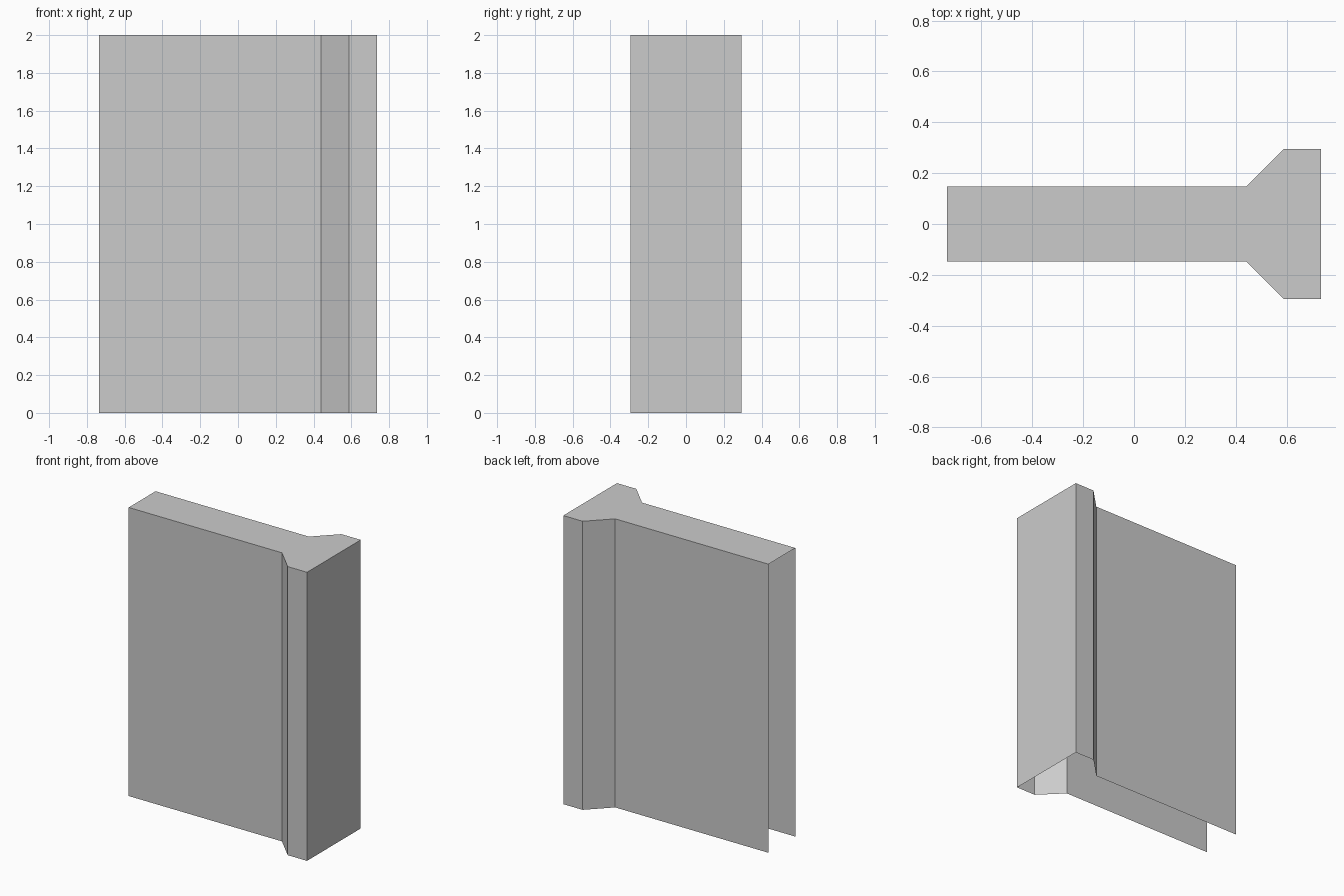
import bpy
import bmesh

cube = bpy.data.objects.get("Cube")
if cube:
    bpy.data.objects.remove(cube, do_unlink=True)

HEIGHT = 2.0

# Plain grey
grey = bpy.data.materials.new("light_grey")
grey.use_nodes = True
colour = (0.6, 0.6, 0.6, 1.0)
grey.diffuse_color = colour
grey.node_tree.nodes["Principled BSDF"].inputs["Base Color"].default_value = colour

# Half of the wall outline, from the open end to the flared end; mirrored in y
half = [(-0.735, 0.147), (0.44, 0.147), (0.587, 0.294), (0.735, 0.294)]
outline = [(x, -y) for x, y in half] + half[::-1]

bm = bmesh.new()
low = [bm.verts.new((x, y, 0)) for x, y in outline]
high = [bm.verts.new((x, y, HEIGHT)) for x, y in outline]

# Side walls: the narrow end and the underside stay open
for i in range(len(outline) - 1):
    bm.faces.new((low[i], low[i + 1], high[i + 1], high[i]))

# Top cap
bm.faces.new(high)

mesh = bpy.data.meshes.new("wall_end")
bm.to_mesh(mesh)
bm.free()
mesh.materials.append(grey)
wall = bpy.data.objects.new("wall_end", mesh)
bpy.context.collection.objects.link(wall)
